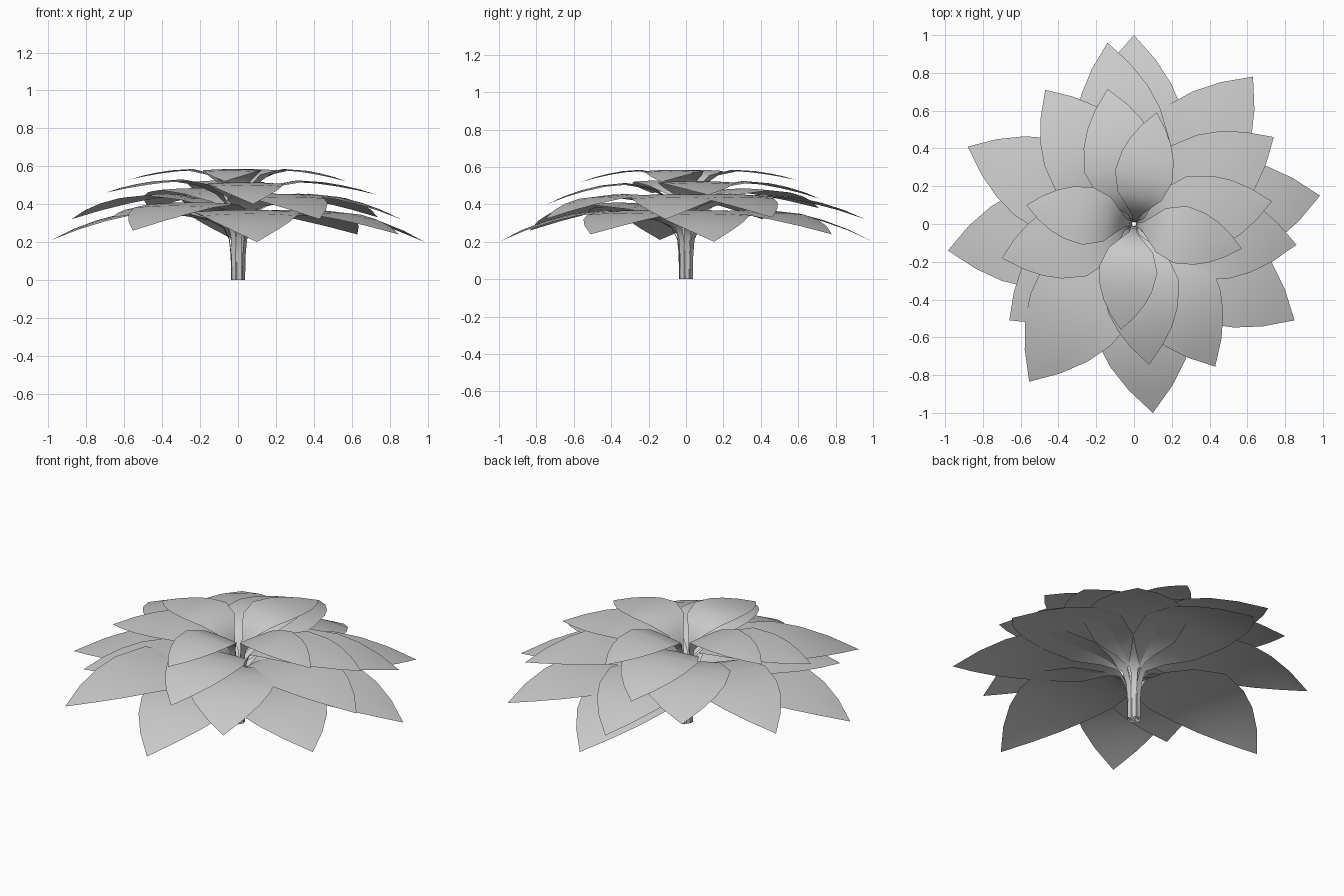
import bpy, bmesh, math

if "Cube" in bpy.data.objects:
    bpy.data.objects.remove(bpy.data.objects["Cube"])

# blade outline: (fraction of length, fraction of half width, fraction of droop)
BLADE = [(0.25, 0.77, None), (0.43, 1.0, 0), (0.61, 0.9, 0.12),
         (0.74, 0.71, 0.33), (0.87, 0.41, 0.62), (1.0, 0.0, 1.0)]
ACROSS = (-1, -0.5, 0, 0.5, 1)


def leaf(name, x, y, tip_z, peak, half, base_r):
    """One stalk and blade, rising from the centre and drooping to its tip."""
    length = math.hypot(x, y)
    ux, uy = x / length, y / length
    # stalk rows: radius, height, half width
    rows = [(base_r, 0, 0.016), (base_r + 0.003, 0.35 * peak, 0.016),
            (base_r + 0.012, 0.58 * peak, 0.016),
            (max(base_r + 0.022, 0.075 * length), 0.74 * peak, 0.02),
            (0.14 * length, 0.86 * peak, 0.36 * half)]
    for t, w, d in BLADE:
        z = peak - 0.025 if d is None else peak - (peak - tip_z) * d
        rows.append((t * length, z, w * half))
    bm = bmesh.new()
    grid = []
    for r, z, w in rows:
        if w == 0:
            v = bm.verts.new((x, y, z))
            grid.append([v] * len(ACROSS))
        else:
            grid.append([bm.verts.new((ux * r - uy * w * s, uy * r + ux * w * s,
                                       z - 0.04 * w * s * s if z else 0)) for s in ACROSS])
    for a, b in zip(grid, grid[1:]):
        for i in range(len(ACROSS) - 1):
            corners = [a[i], b[i], b[i + 1], a[i + 1]]
            bm.faces.new(list(dict.fromkeys(corners))).smooth = True
    me = bpy.data.meshes.new(name)
    bm.to_mesh(me)
    bm.free()
    bpy.context.collection.objects.link(bpy.data.objects.new(name, me))


# tiers: peak height, half width, stalk radius, tips (x, y, z, peak offset)
TIERS = {
    "bottom_leaf": (0.37, 0.28, 0.034, [
        (0, 1.0, 0.20, 0), (0.63, 0.78, 0.24, 0), (0.985, 0.15, 0.20, 0),
        (0.85, -0.51, 0.24, 0), (0.10, -1.0, 0.20, 0), (-0.555, -0.835, 0.26, 0.04),
        (-0.985, -0.14, 0.21, 0)]),
    "lower_leaf": (0.455, 0.25, 0.026, [
        (-0.14, 0.96, 0.32, 0), (-0.47, 0.71, 0.38, 0.03), (-0.88, 0.41, 0.32, 0),
        (0.74, 0.46, 0.33, 0), (0.86, -0.11, 0.32, 0), (0.43, -0.755, 0.32, 0),
        (-0.66, -0.51, 0.33, -0.055)]),
    "upper_leaf": (0.525, 0.205, 0.018, [
        (-0.14, 0.715, 0.43, 0), (0.73, 0.12, 0.45, 0), (0.08, -0.745, 0.40, -0.01),
        (-0.70, -0.18, 0.46, 0.005)]),
    "top_leaf": (0.585, 0.155, 0.01, [
        (0.12, 0.59, 0.53, 0), (0.57, -0.13, 0.52, 0), (-0.07, -0.56, 0.52, 0),
        (-0.57, 0.10, 0.53, 0)]),
}
for name, (peak, half, base_r, tips) in TIERS.items():
    for i, (x, y, z, up) in enumerate(tips):
        leaf(f"{name}_{i + 1}", x, y, z, peak + up, half, base_r)
